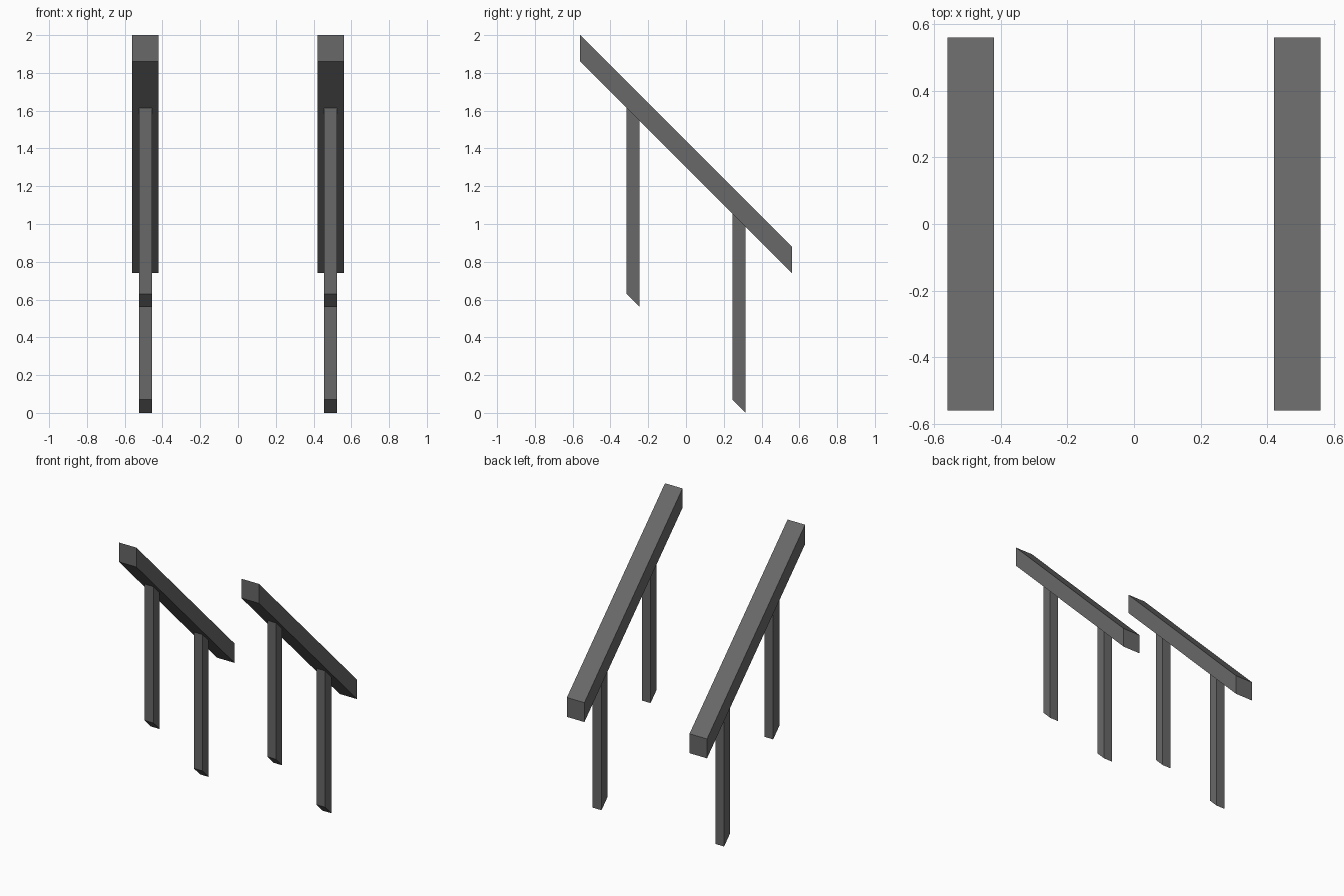
import bpy, bmesh

if "Cube" in bpy.data.objects:
    bpy.data.objects.remove(bpy.data.objects["Cube"])

metal = bpy.data.materials.new("dark grey")
metal.diffuse_color = (0.14, 0.14, 0.14, 1)
metal.use_nodes = True
metal.node_tree.nodes["Principled BSDF"].inputs["Base Color"].default_value = metal.diffuse_color


def sloped_bar(name, x, y, half_x, half_y, low, high):
    """Upright-sided bar whose ends follow the 45 degree stair slope (z = offset - y)."""
    bm = bmesh.new()
    bmesh.ops.create_cube(bm, size=2)
    for v in bm.verts:
        offset = high if v.co.z > 0 else low
        v.co.x = x + v.co.x * half_x
        v.co.y = y + v.co.y * half_y
        v.co.z = offset - v.co.y
    mesh = bpy.data.meshes.new(name)
    bm.to_mesh(mesh)
    bm.free()
    mesh.materials.append(metal)
    bpy.context.collection.objects.link(bpy.data.objects.new(name, mesh))


for side, x in (("left", -0.49), ("right", 0.49)):
    # sloping handrail
    sloped_bar(f"{side}_handrail", x, 0, 0.07, 0.56, 1.30, 1.44)
    # two supporting posts under it
    for place, y in (("upper", -0.28), ("lower", 0.28)):
        sloped_bar(f"{side}_{place}_post", x, y, 0.035, 0.035, 0.315, 1.30)
